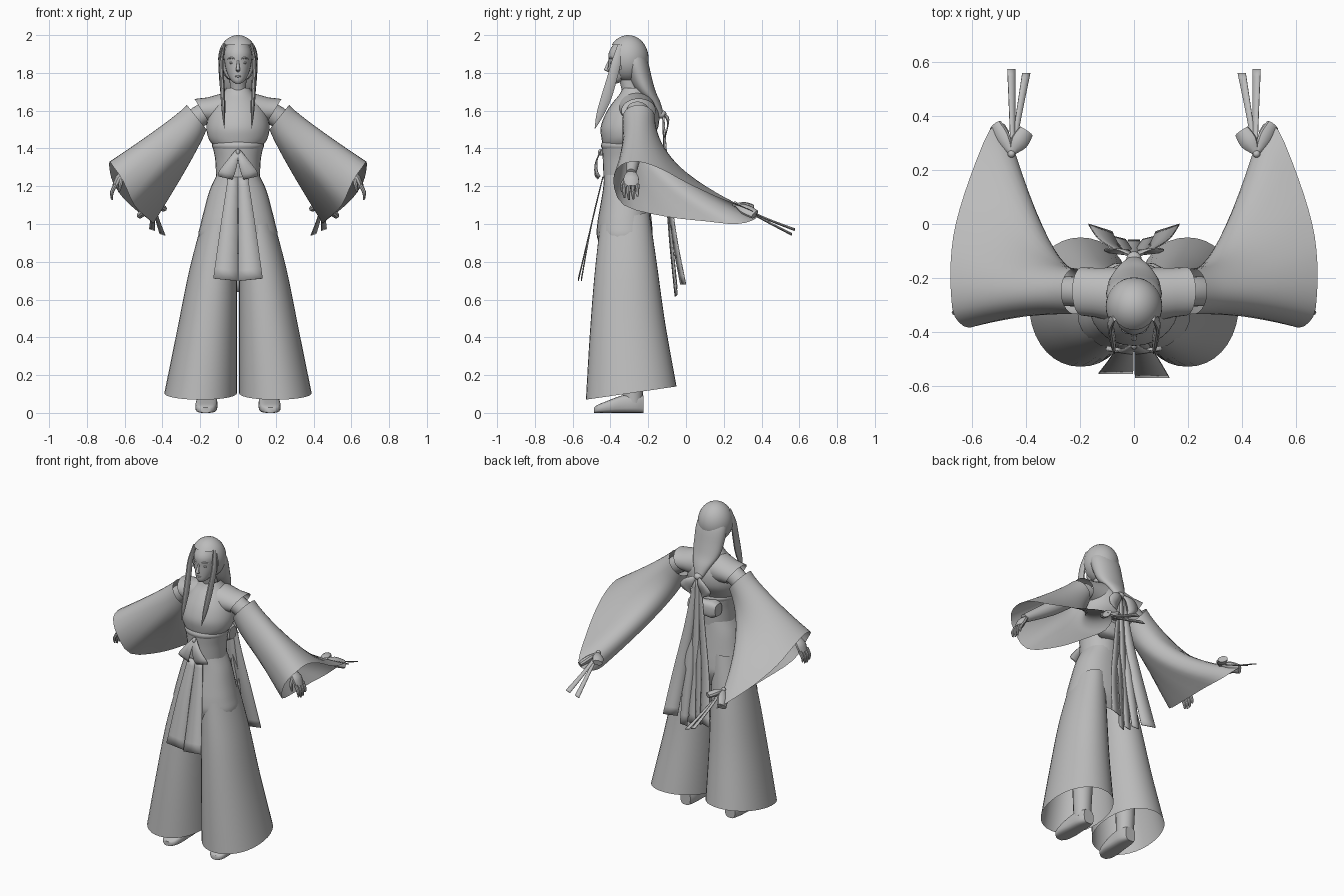
import bpy, bmesh
from math import sin, cos, pi, copysign
from mathutils import Vector as V

if "Cube" in bpy.data.objects:
    bpy.data.objects.remove(bpy.data.objects["Cube"], do_unlink=True)

grey = bpy.data.materials.new("plain grey")
grey.use_nodes = True
grey.diffuse_color = (0.5, 0.5, 0.5, 1)
grey.node_tree.nodes["Principled BSDF"].inputs["Base Color"].default_value = (0.5, 0.5, 0.5, 1)
parts = []


def finish(name, bm, mirror=False, thick=0):
    bmesh.ops.recalc_face_normals(bm, faces=bm.faces)
    me = bpy.data.meshes.new(name)
    bm.to_mesh(me)
    bm.free()
    me.materials.append(grey)
    ob = bpy.data.objects.new(name, me)
    bpy.context.collection.objects.link(ob)
    if thick:
        m = ob.modifiers.new("thickness", "SOLIDIFY")
        m.thickness, m.offset = thick, 0
    if mirror:
        ob.modifiers.new("mirror", "MIRROR")
    parts.append(ob)


def curve(pts, steps=4, closed=False):
    """Smooth path through points of any dimension."""
    pts = [V(p) for p in pts]
    n, out = len(pts), []
    for i in range(n if closed else n - 1):
        ids = [i - 1, i, i + 1, i + 2]
        a, b, c, d = [pts[k % n] if closed else pts[min(max(k, 0), n - 1)] for k in ids]
        for s in range(steps):
            t = s / steps
            out.append(0.5 * (2 * b + (c - a) * t + (2 * a - 5 * b + 4 * c - d) * t**2
                              + (3 * b - a - 3 * c + d) * t**3))
    return out if closed else out + [pts[-1]]


def skin(name, rows, closed=True, caps=False, **kw):
    """Bridge rows of points into a surface."""
    bm = bmesh.new()
    rows = [[bm.verts.new(p) for p in r] for r in rows]
    n = len(rows[0])
    for r, q in zip(rows, rows[1:]):
        for i in range(n if closed else n - 1):
            j = (i + 1) % n
            bm.faces.new((r[i], r[j], q[j], q[i]))
    if caps:
        bm.faces.new(rows[0])
        bm.faces.new(rows[-1])
    finish(name, bm, **kw)


def ring(c, u, v, n=28, power=2):
    def f(x):
        return copysign(abs(x) ** (2 / power), x)
    return [c + u * f(cos(2 * pi * i / n)) + v * f(sin(2 * pi * i / n)) for i in range(n)]


def column(name, specs, power=2, **kw):
    """Stack of level sections: height, centre y, half width, half depth."""
    skin(name, [ring(V((0, cy, z)), V((rx, 0, 0)), V((0, ry, 0)), power=power)
                for z, cy, rx, ry in curve(specs)], **kw)


def tube(name, path, radii, n=10, flat=1, **kw):
    """Tapered limb along a path."""
    pts = curve([(*p, r) for p, r in zip(path, radii)], 3)
    axis = (V(path[-1]) - V(path[0])).normalized()
    u = axis.cross(V((0, 1, 0))).normalized()
    v = axis.cross(u)
    skin(name, [ring(p.xyz, u * p[3] * flat, v * p[3], n) for p in pts], caps=True, **kw)


def ribbon(name, path, widths, across, **kw):
    """Thin cloth strip along a path."""
    a = V(across)
    pts = curve([(*p, w) for p, w in zip(path, widths)], 4)
    skin(name, [[p.xyz - a * p[3], p.xyz, p.xyz + a * p[3]] for p in pts],
         closed=False, thick=0.005, **kw)


def ball(name, c, r, **kw):
    bm = bmesh.new()
    bmesh.ops.create_uvsphere(bm, u_segments=20, v_segments=12, radius=1)
    bmesh.ops.scale(bm, vec=r, verts=bm.verts)
    bmesh.ops.translate(bm, vec=c, verts=bm.verts)
    finish(name, bm, **kw)


# Head and face
column("head", [(1.742, -.385, .012, .012), (1.76, -.365, .036, .042), (1.80, -.335, .058, .075),
                (1.85, -.32, .07, .09), (1.91, -.315, .073, .093), (1.97, -.31, .045, .06)], caps=True)
tube("nose", [(0, -.408, 1.865), (0, -.42, 1.83), (0, -.422, 1.815), (0, -.405, 1.805)],
     [.005, .009, .012, .006])
ball("lips", (0, -.405, 1.782), (.017, .008, .006))
ball("eye", (.032, -.393, 1.853), (.015, .009, .006), mirror=True)
tube("brow", [(.012, -.407, 1.872), (.033, -.401, 1.88), (.055, -.38, 1.874)], [.003, .005, .002],
     mirror=True)
column("neck", [(1.62, -.27, .06, .06), (1.70, -.29, .044, .048), (1.78, -.31, .045, .05)])

# Hair: cap, gathered back and long front locks
cap = bmesh.new()
bmesh.ops.create_uvsphere(cap, u_segments=32, v_segments=20, radius=1)
bmesh.ops.scale(cap, vec=(.105, .108, .125), verts=cap.verts)
bmesh.ops.translate(cap, vec=(0, -.306, 1.875), verts=cap.verts)
gone = [f for f in cap.faces
        if f.calc_center_median().z < 1.945 and f.calc_center_median().y < -.35]
bmesh.ops.delete(cap, geom=gone, context="FACES")
finish("hair_cap", cap)
column("back_hair", [(1.95, -.29, .06, .045), (1.87, -.27, .1, .065), (1.77, -.24, .1, .06),
                     (1.70, -.21, .09, .05), (1.64, -.168, .06, .034), (1.57, -.135, .024, .02)],
       caps=True)
tube("front_lock", [(.072, -.345, 1.95), (.087, -.368, 1.86), (.085, -.392, 1.77),
                    (.08, -.422, 1.67), (.076, -.455, 1.58), (.072, -.482, 1.505)],
     [.016, .026, .028, .029, .02, .002], flat=.42, mirror=True)

# Bodice and open shoulder caps
column("bodice", [(1.41, -.32, .125, .117), (1.45, -.315, .155, .132), (1.51, -.3, .167, .152),
                  (1.58, -.285, .155, .143), (1.64, -.275, .125, .115), (1.685, -.275, .085, .078),
                  (1.72, -.28, .06, .055)])
rows = [ring(V(c), V((0, d, 0)), V((a, 0, b))) for c, d, a, b in [
    ((0, -.27, 1.6), .11, 0, .1), ((.08, -.262, 1.605), .1, 0, .088),
    ((.14, -.255, 1.6), .092, .02, .07), ((.192, -.25, 1.6), .09, .038, .062)]]
skin("shoulder", rows, mirror=True)

# Waist sash with front bow and back knot
column("sash", [(1.235, -.32, .116, .116), (1.30, -.32, .118, .119), (1.35, -.32, .122, .121),
                (1.40, -.32, .132, .124)])
column("sash_cord", [(1.39, -.32, .126, .12), (1.415, -.32, .138, .13), (1.44, -.32, .13, .12)])
ribbon("front_bow", [(.005, -.45, 1.39), (.03, -.475, 1.33), (.06, -.475, 1.27), (.065, -.46, 1.245)],
       [.008, .03, .045, .04], (.9, .15, .2), mirror=True)
ball("front_knot", (0, -.45, 1.38), (.012, .016, .018))
skin("back_knot", [ring(V((x, -.195, 1.36)), V((0, .05 * k, 0)), V((0, 0, .055 * k)), power=3)
                   for x, k in [(-.1, .7), (-.07, 1), (0, .9), (.07, 1), (.1, .7)]], caps=True)

# Back hair tie, bow and long trailing pieces
ball("hair_tie", (0, -.13, 1.58), (.028, .028, .022))
ribbon("back_bow", [(.01, -.115, 1.58), (.045, -.095, 1.55), (.075, -.1, 1.50), (.065, -.11, 1.47)],
       [.008, .032, .042, .036], (.85, .1, .4), mirror=True)
ribbon("back_streamer", [(.015, -.12, 1.56), (.05, -.1, 1.25), (.095, -.065, .95), (.125, -.015, .68)],
       [.012, .028, .04, .046], (.95, .3, 0), mirror=True)
for k in (-1, 0, 1):
    ribbon("hair_tail", [(k * .012, -.12, 1.57), (k * .026, -.108, 1.25),
                         (k * .04, -.09 + .008 * k * k, .95),
                         (k * .054, -.06 + .008 * k * k, .64 - .02 * k)],
           [.012, .02, .028, .022], (1, .25 * k, .2))

# Wide divided trousers
column("trouser_top", [(1.26, -.32, .112, .113), (1.18, -.32, .15, .12), (1.08, -.323, .178, .134),
                       (1.0, -.325, .198, .145), (.93, -.325, .21, .146), (.84, -.325, .18, .11)],
       power=2.3)
legs = []
for z, xo, yf, yb in curve([(1.03, .185, -.455, -.195), (.76, .257, -.485, -.155),
                            (.44, .322, -.51, -.11), (.105, .39, -.53, -.05)], 5):
    rx = (xo - .006) / 2
    legs.append(ring(V((.006 + rx, (yf + yb) / 2, z)), V((rx, 0, 0)), V((0, (yb - yf) / 2, .035)),
                     36, 2.1))
skin("trouser_leg", legs, mirror=True)

# Hanging front panels
for s in (-1, 1):
    ribbon("front_panel", [(s * .026, -.44, 1.25), (s * .046, -.5, 1.0),
                           (s * .067, -.562 - s * .008, .705)],
           [.026, .044, .064], (1, 0, s * .1))

# Lower legs and shoes
tube("shin", [(.125, -.3, .85), (.15, -.29, .5), (.165, -.28, .25), (.165, -.282, .05)],
     [.075, .072, .06, .052], n=16, mirror=True)
shoe = [ring(V((x, y, h)), V((w, 0, 0)), V((0, 0, h)), 20, 3.2) for x, y, w, h in
        curve([(.172, -.487, .025, .014), (.171, -.465, .048, .022), (.168, -.41, .058, .033),
               (.165, -.34, .056, .046), (.163, -.27, .052, .05), (.162, -.225, .036, .046)], 3)]
skin("shoe", shoe, caps=True, mirror=True)

# Flaring sleeves, from upper arm ring to trailing hem
hem = curve([(.68, -.25, 1.33), (.665, -.345, 1.31), (.61, -.385, 1.23), (.55, -.33, 1.10),
             (.49, -.11, 1.04), (.46, .1, 1.015), (.45, .27, 1.0), (.48, .37, 1.03),
             (.535, .35, 1.07), (.61, .17, 1.14), (.662, 0, 1.22), (.68, -.13, 1.29)], 3, True)
n = len(hem)
cuff = [V((.218, -.25, 1.565)) + cos(2 * pi * i / n) * V((.052, 0, .065))
        - sin(2 * pi * i / n) * V((0, .085, 0)) for i in range(n)]
rows = []
for k in range(13):
    t = k / 12
    rows.append([V((a.x + (b.x - a.x) * t ** 1.05, a.y + (b.y - a.y) * t ** 1.85,
                    a.z + (b.z - a.z) * t ** .95)) for a, b in zip(cuff, hem)])
skin("sleeve", rows, mirror=True)

# Ties at the sleeve corner
for tip in [(.4, .345, 1.085), (.515, .365, 1.05)]:
    x, y, z = (V(tip) + V((.455, .26, 1.105))) / 2
    tube("sleeve_bow", [(.455, .26, 1.105), (x, y, z), tip], [.008, .034, .03], flat=.6, mirror=True)
ball("sleeve_knot", (.455, .26, 1.105), (.014, .014, .014), mirror=True)
for x, y, z in [(.4, .56, .945), (.455, .575, .97)]:
    ribbon("sleeve_tie", [(.45, .27, 1.1), (x * .5 + .225, .42, z * .5 + .545), (x, y, z)],
           [.008, .011, .015], (1, 0, .35), mirror=True)

# Arms and hands
tube("arm", [(.15, -.255, 1.6), (.25, -.25, 1.54), (.42, -.27, 1.4), (.61, -.29, 1.27)],
     [.06, .055, .045, .026], n=16, mirror=True)
tube("palm", [(.6, -.29, 1.275), (.63, -.29, 1.24), (.65, -.29, 1.195)], [.025, .042, .036],
     flat=.5, mirror=True)
for k in range(4):
    y = -.325 + .023 * k
    drop = (.01, 0, .003, .018)[k]
    tube("finger", [(.647, y, 1.21), (.667, y - .003, 1.17), (.668, y, 1.128 + drop)],
         [.011, .01, .005], n=8, mirror=True)
tube("thumb", [(.615, -.315, 1.245), (.622, -.337, 1.21), (.63, -.34, 1.17)], [.012, .011, .005],
     n=8, mirror=True)

# Smooth shading with sharp creases kept
bpy.ops.object.select_all(action="DESELECT")
for ob in parts:
    ob.select_set(True)
bpy.context.view_layer.objects.active = parts[0]
bpy.ops.object.shade_smooth_by_angle(angle=.7)
